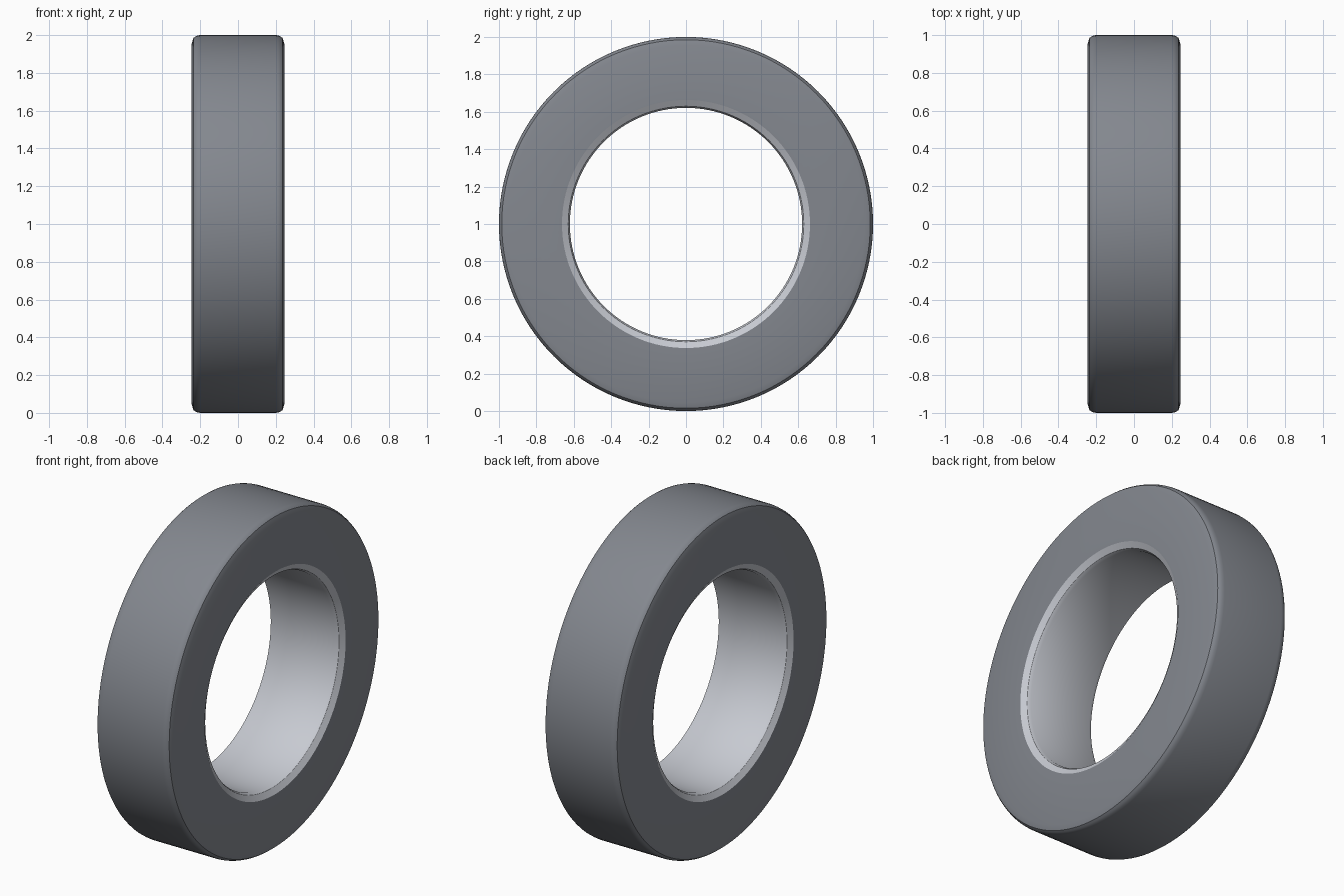
import bpy, bmesh, math

if "Cube" in bpy.data.objects:
    bpy.data.objects.remove(bpy.data.objects["Cube"])

SEGMENTS = 128

# half cross-section (x, radius): bore, inner chamfer, side face, rounded outer edge
half = [(0.205, 0.621), (0.225, 0.63), (0.245, 0.663), (0.245, 0.955),
        (0.236, 0.985), (0.226, 0.993), (0.214, 0.998), (0.20, 1.0)]
profile = half + [(-x, r) for x, r in reversed(half)]
n = len(profile)
# bore and chamfer segments carry the light metal colour
light_segments = {0, 1, n - 3, n - 2, n - 1}


def material(name, color):
    m = bpy.data.materials.new(name)
    m.diffuse_color = color
    m.use_nodes = True
    m.node_tree.nodes["Principled BSDF"].inputs["Base Color"].default_value = m.diffuse_color
    return m


# sweep the closed section around the x axis
bm = bmesh.new()
rings = []
for s in range(SEGMENTS):
    t = 2 * math.pi * s / SEGMENTS
    rings.append([bm.verts.new((x, r * math.cos(t), 1 + r * math.sin(t)))
                  for x, r in profile])
for s in range(SEGMENTS):
    a, b = rings[s], rings[(s + 1) % SEGMENTS]
    for i in range(n):
        j = (i + 1) % n
        f = bm.faces.new((a[i], a[j], b[j], b[i]))
        f.material_index = 1 if i in light_segments else 0
bmesh.ops.recalc_face_normals(bm, faces=bm.faces)

mesh = bpy.data.meshes.new("ring")
bm.to_mesh(mesh)
bm.free()
mesh.materials.append(material("dark_outside", (0.23, 0.245, 0.275, 1)))
mesh.materials.append(material("light_bore", (0.57, 0.59, 0.64, 1)))
ring = bpy.data.objects.new("ring", mesh)
bpy.context.collection.objects.link(ring)

# smooth round surfaces, sharp chamfer edges
bpy.context.view_layer.objects.active = ring
ring.select_set(True)
bpy.ops.object.shade_smooth_by_angle(angle=math.radians(25))
